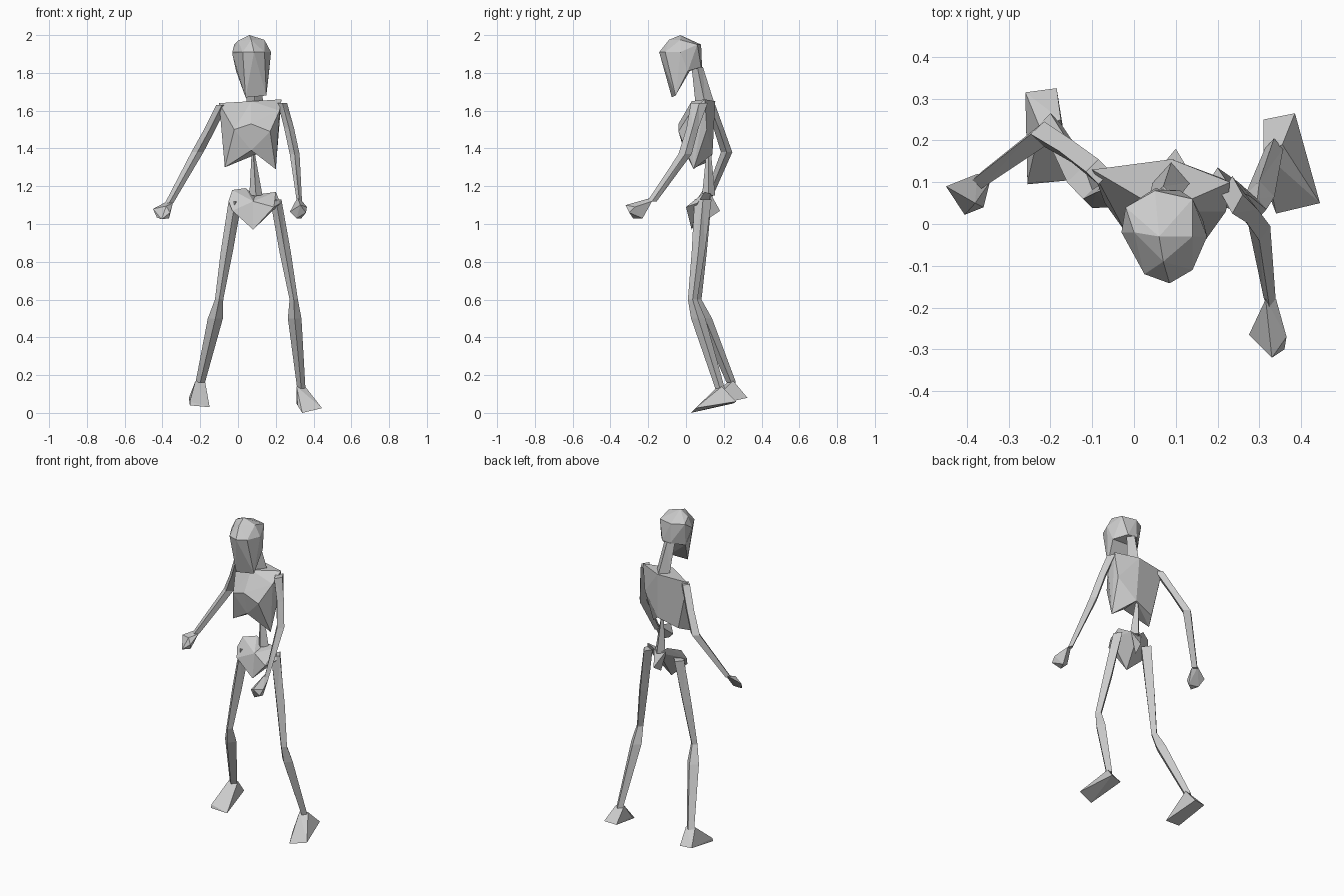
import bpy, bmesh, math
from mathutils import Vector


def finish(name, bm):
    bmesh.ops.recalc_face_normals(bm, faces=bm.faces)
    mesh = bpy.data.meshes.new(name)
    bm.to_mesh(mesh)
    bm.free()
    ob = bpy.data.objects.new(name, mesh)
    bpy.context.collection.objects.link(ob)
    return ob


def hull(name, pts):
    """Faceted convex block around a few corner points."""
    bm = bmesh.new()
    for p in pts:
        bm.verts.new(p)
    res = bmesh.ops.convex_hull(bm, input=bm.verts)
    loose = [v for v in bm.verts if not v.link_faces]
    bmesh.ops.delete(bm, geom=loose, context='VERTS')
    return finish(name, bm)


def limb(name, stations, sides=4):
    """Loft through stations (x, y, z, half width, half depth)."""
    bm = bmesh.new()
    rings = []
    for x, y, z, rx, ry in stations:
        angles = [2 * math.pi * i / sides for i in range(sides)]
        rings.append([bm.verts.new((x + rx * math.cos(a), y + ry * math.sin(a), z)) for a in angles])
    for a, b in zip(rings, rings[1:]):
        for i in range(sides):
            j = (i + 1) % sides
            bm.faces.new((a[i], a[j], b[j], b[i]))
    bm.faces.new(rings[0])
    bm.faces.new(rings[-1])
    bmesh.ops.triangulate(bm, faces=bm.faces)
    return finish(name, bm)


# Skull: cranium dome and face tapering to the chin
hull("cranium", [
    (0.06, -0.03, 2.0), (-0.03, -0.02, 1.91), (-0.02, 0.04, 1.95), (0.05, 0.08, 1.95),
    (0.14, 0.06, 1.95), (0.175, -0.03, 1.91), (0.14, -0.11, 1.91), (0.085, -0.142, 1.91),
    (0.025, -0.12, 1.91), (0.0, -0.02, 1.97), (0.14, -0.03, 1.975), (0.07, -0.09, 1.975),
    (0.05, 0.085, 1.83), (0.11, 0.08, 1.83), (-0.01, 0.02, 1.81), (0.165, 0.01, 1.81)])
hull("face", [
    (-0.03, -0.02, 1.90), (0.025, -0.12, 1.91), (0.085, -0.142, 1.91), (0.14, -0.11, 1.91),
    (0.175, -0.03, 1.91), (-0.01, 0.02, 1.81), (0.165, 0.01, 1.81),
    (0.04, -0.075, 1.67), (0.15, -0.055, 1.68)])
limb("neck", [(0.07, 0.06, 1.83, 0.035, 0.03), (0.09, 0.1, 1.64, 0.045, 0.05)])

# Rib cage: two faceted halves meeting at the breastbone
middle = [(0.07, -0.04, 1.53), (0.07, -0.01, 1.39), (0.07, 0.03, 1.65),
          (0.09, 0.155, 1.65), (0.1, 0.14, 1.37)]
hull("right_ribs", middle + [(-0.1, 0.13, 1.64), (-0.08, 0.09, 1.57), (-0.07, 0.05, 1.30),
                             (-0.02, -0.02, 1.5), (-0.03, 0.12, 1.33)])
hull("left_ribs", middle + [(0.23, 0.1, 1.66), (0.22, 0.03, 1.60), (0.2, 0.04, 1.29),
                            (0.17, -0.04, 1.49), (0.21, 0.11, 1.5)])
# Lower spine
limb("spine", [(0.08, 0.12, 1.38, 0.008, 0.012), (0.095, 0.12, 1.15, 0.035, 0.035)])

# Pelvis: two hip wings, meeting low at the front, plus tail bone
base = [(0.08, 0.03, 0.97), (0.08, 0.05, 1.12), (0.09, 0.14, 1.15)]
hull("right_pelvis", base + [(-0.05, 0.06, 1.12), (-0.03, 0.09, 1.18), (0.04, 0.13, 1.19), (-0.03, 0.03, 1.07)])
hull("left_pelvis", base + [(0.2, 0.1, 1.17), (0.225, 0.06, 1.11), (0.19, 0.0, 1.09), (0.13, 0.13, 1.16)])
hull("tail_bone", [(0.05, 0.12, 1.17), (0.13, 0.13, 1.16), (0.1, 0.18, 1.07), (0.09, 0.12, 1.03)])

# Arms
limb("right_arm", [(-0.085, 0.125, 1.63, 0.03, 0.03), (-0.15, 0.175, 1.50, 0.03, 0.027),
                   (-0.215, 0.215, 1.38, 0.032, 0.03), (-0.365, 0.105, 1.11, 0.022, 0.02)])
limb("left_arm", [(0.235, 0.07, 1.64, 0.025, 0.045), (0.27, 0.035, 1.51, 0.026, 0.032),
                  (0.30, -0.005, 1.37, 0.026, 0.035), (0.325, -0.18, 1.12, 0.014, 0.025)])
# Hands
hull("right_hand", [(-0.345, 0.1, 1.11), (-0.375, 0.12, 1.12), (-0.45, 0.09, 1.08), (-0.43, 0.06, 1.035),
                    (-0.405, 0.022, 1.025), (-0.36, 0.04, 1.06), (-0.365, 0.05, 1.03), (-0.38, 0.05, 1.095)])
hull("left_hand", [(0.315, -0.18, 1.14), (0.34, -0.18, 1.12), (0.275, -0.265, 1.065), (0.33, -0.32, 1.10),
                   (0.365, -0.27, 1.09), (0.36, -0.30, 1.06), (0.31, -0.28, 1.03), (0.335, -0.23, 1.03)])

# Legs
limb("right_leg", [(-0.015, 0.09, 1.12, 0.035, 0.045), (-0.06, 0.075, 0.85, 0.032, 0.035),
                   (-0.1, 0.06, 0.6, 0.022, 0.022), (-0.12, 0.1, 0.5, 0.04, 0.038),
                   (-0.2, 0.24, 0.16, 0.025, 0.025)])
limb("left_leg", [(0.2, 0.09, 1.13, 0.03, 0.045), (0.25, 0.065, 0.85, 0.03, 0.035),
                  (0.295, 0.035, 0.6, 0.022, 0.025), (0.30, 0.065, 0.5, 0.036, 0.038),
                  (0.335, 0.18, 0.13, 0.022, 0.025)])
# Wedge feet with raised heels
hull("right_foot", [(-0.225, 0.23, 0.17), (-0.175, 0.25, 0.17), (-0.26, 0.315, 0.08), (-0.185, 0.325, 0.08),
                    (-0.15, 0.105, 0.03), (-0.255, 0.095, 0.04), (-0.255, 0.1, 0.06)])
hull("left_foot", [(0.31, 0.17, 0.14), (0.355, 0.19, 0.14), (0.31, 0.25, 0.05), (0.385, 0.265, 0.06),
                   (0.445, 0.05, 0.025), (0.34, 0.025, 0.0), (0.315, 0.09, 0.04)])
